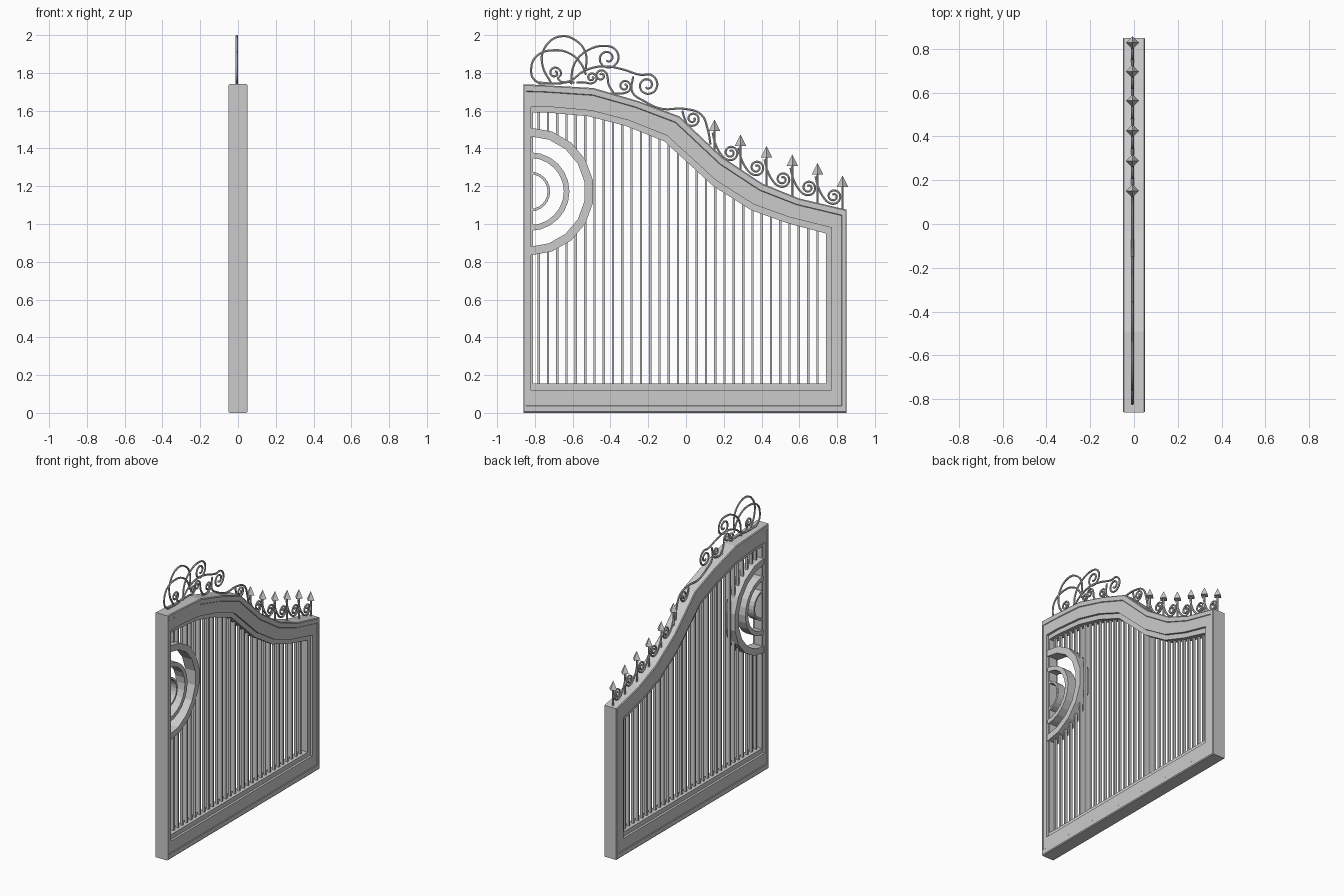
import bpy
import bmesh
import math

if "Cube" in bpy.data.objects:
    bpy.data.objects.remove(bpy.data.objects["Cube"], do_unlink=True)

iron = bpy.data.materials.new("grey iron")
iron.use_nodes = True
grey = (0.6, 0.6, 0.6, 1)
iron.diffuse_color = grey
iron.node_tree.nodes["Principled BSDF"].inputs["Base Color"].default_value = grey

SCROLL_X = -0.007


def finish(bm, name):
    """Turn a bmesh into a named iron object."""
    bmesh.ops.recalc_face_normals(bm, faces=bm.faces)
    mesh = bpy.data.meshes.new(name)
    bm.to_mesh(mesh)
    bm.free()
    mesh.materials.append(iron)
    obj = bpy.data.objects.new(name, mesh)
    bpy.context.collection.objects.link(obj)
    return obj


def loft(name, loops, wrap_section=True, wrap_loop=True):
    """Bridge equal-length loops of points with quads."""
    bm = bmesh.new()
    rows = [[bm.verts.new(p) for p in loop] for loop in loops]
    count = len(rows[0])
    for i in range(len(rows)):
        a, b = rows[i], rows[(i + 1) % len(rows)]
        for j in range(count if wrap_loop else count - 1):
            k = (j + 1) % count
            bm.faces.new((a[j], a[k], b[k], b[j]))
    if not wrap_loop:
        for end in (0, -1):
            bm.faces.new([row[end] for row in rows])
    return finish(bm, name)


def height_at(profile, y):
    """Height of a swept top edge at position y."""
    for (y0, z0), (y1, z1) in zip(profile, profile[1:]):
        if y <= y1:
            return z0 + (z1 - z0) * (y - y0) / (y1 - y0)
    return profile[-1][1]


# Frame outlines: swept top edge, then the two bottom corners
outer_top = [(-0.86, 1.74), (-0.75, 1.735), (-0.49, 1.72), (-0.25, 1.65),
             (-0.035, 1.57), (0.19, 1.357), (0.405, 1.214), (0.6, 1.135), (0.85, 1.076)]
inner_top = [(-0.82, 1.62), (-0.72, 1.62), (-0.5, 1.6), (-0.3, 1.548),
             (-0.1, 1.468), (0.16, 1.23), (0.36, 1.103), (0.55, 1.035), (0.77, 0.98)]
ledge_top = [(max(-0.81, min(0.74, y - 0.015)), z - 0.03) for y, z in inner_top]
outer = outer_top + [(0.85, 0), (-0.86, 0)]
inner = inner_top + [(0.77, 0.122), (-0.82, 0.122)]
ledge = ledge_top + [(0.74, 0.155), (-0.81, 0.155)]


def blend(a, b, t, x):
    return [(x, p[0] + (q[0] - p[0]) * t, p[1] + (q[1] - p[1]) * t)
            for p, q in zip(a, b)]


def frame_side(s):
    """Section of the moulding on one face, from outer edge to opening."""
    return [blend(outer, inner, 0, s * 0.045),
            blend(outer, inner, 0.05, s * 0.05),
            blend(outer, inner, 0.3, s * 0.05),
            blend(outer, inner, 0.33, s * 0.046),
            blend(outer, inner, 1, s * 0.046),
            blend(outer, inner, 1, s * 0.03),
            blend(inner, ledge, 1, s * 0.03)]


loft("gate_frame", frame_side(1) + frame_side(-1)[::-1])

# Half rings against the tall post
RING_Y, RING_Z = -0.825, 1.172


def half_ring(name, r_out, r_in, depth, steps):
    def arc(r, x):
        angles = [math.pi * (i / steps - 0.5) for i in range(steps + 1)]
        return [(x, RING_Y + r * math.cos(a), RING_Z + r * math.sin(a)) for a in angles]
    loft(name, [arc(r_out, depth), arc(r_in, depth), arc(r_in, -depth), arc(r_out, -depth)],
         wrap_loop=False)


half_ring("large_half_ring", 0.338, 0.292, 0.04, 9)
half_ring("middle_half_ring", 0.208, 0.178, 0.035, 12)
half_ring("small_half_ring", 0.106, 0.092, 0.03, 12)

# Vertical bars, interrupted by the large ring
bars = bmesh.new()


def add_bar(y, low, high):
    made = bmesh.ops.create_cube(bars, size=1)["verts"]
    bmesh.ops.scale(bars, vec=(0.02, 0.012, high - low), verts=made)
    bmesh.ops.translate(bars, vec=(0, y, (low + high) / 2), verts=made)


for i in range(31):
    y = -0.78 + i * 0.0492
    top = height_at(ledge_top, y) + 0.01
    reach = 0.315 ** 2 - (y - RING_Y) ** 2
    if reach > 0:
        add_bar(y, 0.145, RING_Z - math.sqrt(reach))
        add_bar(y, RING_Z + math.sqrt(reach), top)
    else:
        add_bar(y, 0.145, top)
finish(bars, "vertical_bars")


def spiral(y, z, radius, start, turns, direction=-1):
    """Points winding inward from a start angle in degrees."""
    steps = int(abs(turns) * 8)
    pts = []
    for i in range(steps + 1):
        t = i / steps
        a = math.radians(start) + direction * t * turns * math.tau
        r = radius * (1 - 0.78 * t)
        pts.append((y + r * math.cos(a), z + r * math.sin(a)))
    return pts


def wire(name, paths, radius=0.0065):
    """Round rods along smooth paths, turned into a mesh."""
    curve = bpy.data.curves.new(name, "CURVE")
    curve.dimensions = "3D"
    curve.bevel_depth = radius
    curve.bevel_resolution = 1
    curve.resolution_u = 4
    curve.use_fill_caps = True
    for path in paths:
        line = curve.splines.new("BEZIER")
        line.bezier_points.add(len(path) - 1)
        for point, (y, z) in zip(line.bezier_points, path):
            point.co = (SCROLL_X, y, z)
            point.handle_left_type = point.handle_right_type = "AUTO"
    curve.materials.append(iron)
    obj = bpy.data.objects.new(name, curve)
    bpy.context.collection.objects.link(obj)
    bpy.ops.object.select_all(action="DESELECT")
    obj.select_set(True)
    bpy.context.view_layer.objects.active = obj
    bpy.ops.object.convert(target="MESH")
    bpy.ops.object.shade_smooth_by_angle()


# Crest of arches and scrolls on the high end
wire("crest_arches", [
    [(-0.73, 1.745), (-0.8, 1.76), (-0.82, 1.82), (-0.79, 1.89), (-0.7, 1.92),
     (-0.61, 1.9), (-0.55, 1.84), (-0.53, 1.79)],
    [(-0.71, 1.74), (-0.76, 1.84), (-0.75, 1.93), (-0.67, 1.993), (-0.58, 1.97),
     (-0.53, 1.9), (-0.53, 1.82)],
    [(-0.61, 1.74), (-0.59, 1.85), (-0.52, 1.92)] + spiral(-0.415, 1.878, 0.066, 100, 1.6),
    [(-0.78, 1.745), (-0.62, 1.755), (-0.54, 1.81), (-0.44, 1.835), (-0.34, 1.82)]
    + spiral(-0.205, 1.735, 0.062, 120, 1.7),
    [(-0.28, 1.78), (-0.285, 1.7), (-0.22, 1.65), (-0.13, 1.61), (-0.01, 1.61),
     (0.08, 1.58), (0.115, 1.5), (0.13, 1.42)]])
wire("crest_small_scrolls", [
    [(-0.59, 1.75)] + spiral(-0.695, 1.8, 0.036, -60, 1.4, 1),
    [(-0.58, 1.75), (-0.54, 1.75)] + spiral(-0.5, 1.775, 0.03, -90, 1.4, 1),
    [(-0.38, 1.69), (-0.41, 1.74)] + spiral(-0.45, 1.785, 0.033, 0, 1.4, 1),
    [(-0.4, 1.69), (-0.36, 1.69)] + spiral(-0.325, 1.73, 0.036, -90, 1.5, 1),
    [(-0.02, 1.6)] + spiral(0.035, 1.557, 0.042, 180, 1.6, 1)])

# Spear finials with a scroll between each pair
spears = [(0.151, 1.553), (0.288, 1.474), (0.426, 1.412), (0.563, 1.368),
          (0.696, 1.322), (0.828, 1.257)]
heads = bmesh.new()
for y, tip in spears:
    made = bmesh.ops.create_cone(heads, cap_ends=True, segments=4, radius1=0.03,
                                 radius2=0, depth=0.06)["verts"]
    bmesh.ops.translate(heads, vec=(SCROLL_X, y, tip - 0.03), verts=made)
finish(heads, "spear_heads")
wire("spear_stems", [[(y, height_at(outer_top, y) - 0.01), (y, tip - 0.055)]
                     for y, tip in spears], 0.007)
wire("spear_scrolls", [
    [(y - 0.01, tip - 0.07), (y + 0.005, tip - 0.13), (y + 0.035, tip - 0.185)]
    + spiral(y + 0.085, tip - 0.175, 0.042, 235, 1.7, 1)
    for y, tip in spears[:-1]])
